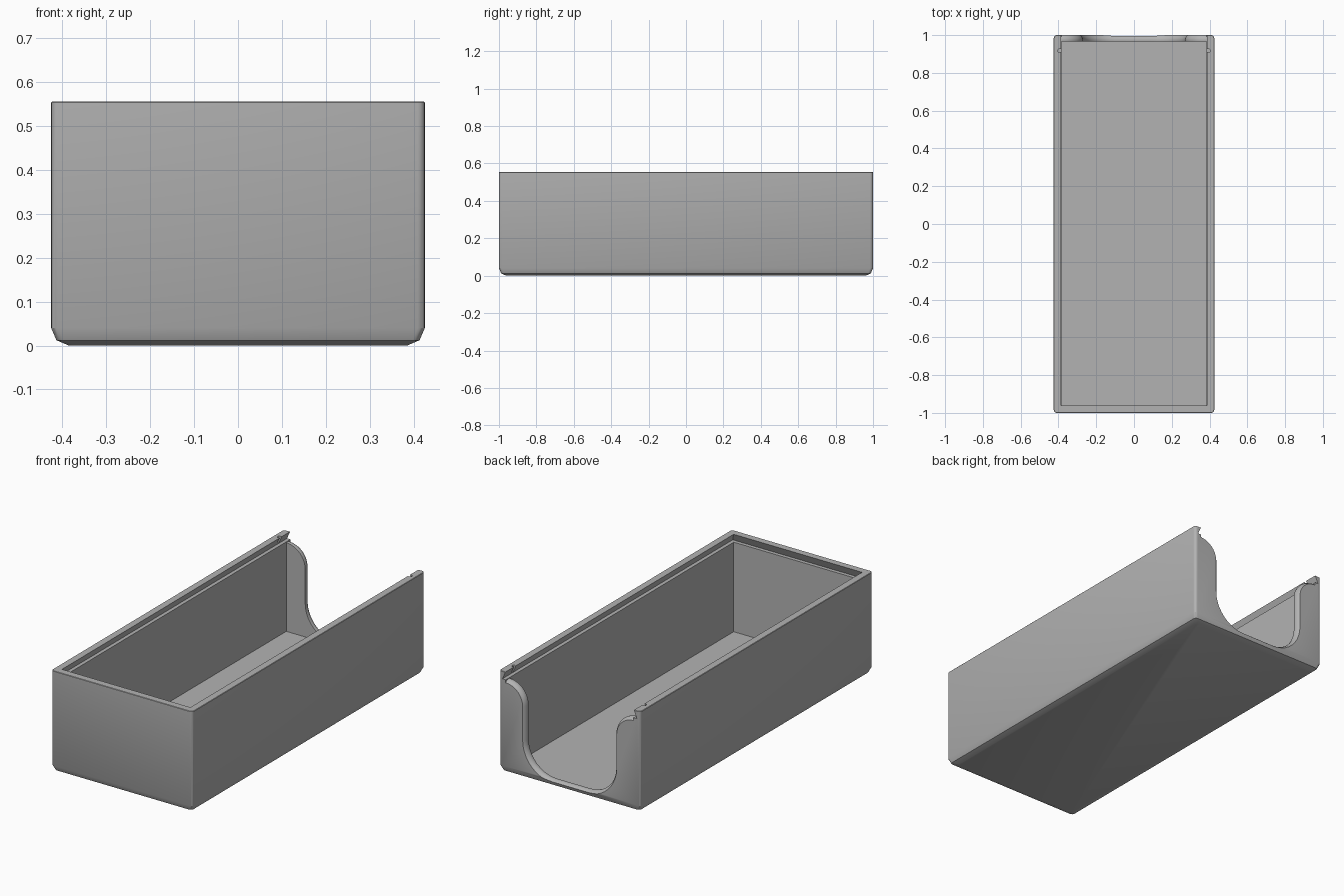
import bpy, bmesh, math

cube = bpy.data.objects.get("Cube")
if cube:
    bpy.data.objects.remove(cube, do_unlink=True)

W, L, H = 0.425, 1.0, 0.555       # half width, half length, height
INNER, FRONT, BACK = 0.385, -0.96, 0.965
FLOOR, LEDGE = 0.026, 0.513

grey = bpy.data.materials.new("plain grey plastic")
grey.use_nodes = True
colour = (0.45, 0.45, 0.45, 1)
grey.diffuse_color = colour
grey.node_tree.nodes["Principled BSDF"].inputs["Base Color"].default_value = colour


def loft(name, rings):
    """Join closed rings of points into a capped solid."""
    bm = bmesh.new()
    loops = [[bm.verts.new(p) for p in ring] for ring in rings]
    n = len(loops[0])
    for a, b in zip(loops, loops[1:]):
        for i in range(n):
            j = (i + 1) % n
            bm.faces.new((a[i], a[j], b[j], b[i]))
    bm.faces.new(loops[0])
    bm.faces.new(loops[-1])
    bmesh.ops.recalc_face_normals(bm, faces=bm.faces)
    mesh = bpy.data.meshes.new(name)
    bm.to_mesh(mesh)
    bm.free()
    mesh.materials.append(grey)
    obj = bpy.data.objects.new(name, mesh)
    bpy.context.collection.objects.link(obj)
    return obj


def arc(cx, cy, r, start, end, steps):
    angles = [math.radians(start + (end - start) * i / steps) for i in range(steps + 1)]
    return [(cx + r * math.cos(a), cy + r * math.sin(a)) for a in angles]


def rounded_rect(hx, hy, r, z):
    pts = []
    for k, (sx, sy) in enumerate(((1, 1), (-1, 1), (-1, -1), (1, -1))):
        pts += arc(sx * (hx - r), sy * (hy - r), r, 90 * k, 90 * k + 90, 4)
    return [(x, y, z) for x, y in pts]


def rect(hx, y0, y1, z):
    return [(-hx, y0, z), (hx, y0, z), (hx, y1, z), (-hx, y1, z)]


def thumb_profile(y, grow):
    """Flared U outline; grow widens it to round the rim."""
    half = arc(0.10, 0.21, 0.17 + grow, -90, 0, 10)
    half += arc(INNER, 0.395, 0.115 - grow, 180, 90, 10)
    half.append((INNER, LEDGE + 0.02))
    outline = half + [(-x, z) for x, z in reversed(half)]
    return [(x, y, z) for x, z in outline]


# Outer shell with a softened base and corners
tray = loft("sliding_lid_tray", [
    rounded_rect(W - inset, L - inset, 0.016, z)
    for z, inset in ((0, 0.04), (0.012, 0.012), (0.04, 0), (H - 0.002, 0), (H, 0.002))])

# Storage cavity, undercut lid channel and thumb opening
cutters = [
    loft("cavity_cutter", [rect(INNER, FRONT, BACK, FLOOR),
                           rect(INNER, FRONT, BACK, LEDGE + 0.01)]),
    loft("lid_channel_cutter", [rect(0.405, FRONT - 0.02, L + 0.1, LEDGE),
                                rect(0.386, FRONT - 0.001, L + 0.1, H + 0.001)]),
    loft("thumb_opening_cutter", [
        thumb_profile(y, grow) for y, grow in (
            (BACK - 0.01, 0.003), (BACK + 0.004, 0.001), (0.976, 0), (0.984, 0.002),
            (0.992, 0.006), (0.997, 0.010), (1.001, 0.014))]),
]
# Small lid catches in both rims
for side in (-1, 1):
    cutters.append(loft("catch_cutter", [
        [(x, y, z) for x, y in arc(side * 0.394, 0.918, 0.01, 0, 337.5, 15)]
        for z in (LEDGE + 0.005, H + 0.01)]))

for cutter in cutters:
    cutter.hide_render = True
    mod = tray.modifiers.new("cut", "BOOLEAN")
    mod.operation = "DIFFERENCE"
    mod.solver = "EXACT"
    mod.object = cutter
    bpy.context.view_layer.objects.active = tray
    bpy.ops.object.modifier_apply(modifier=mod.name)
    bpy.data.objects.remove(cutter, do_unlink=True)

bpy.ops.object.select_all(action="DESELECT")
tray.select_set(True)
bpy.context.view_layer.objects.active = tray
bpy.ops.object.shade_smooth_by_angle(angle=math.radians(30))
